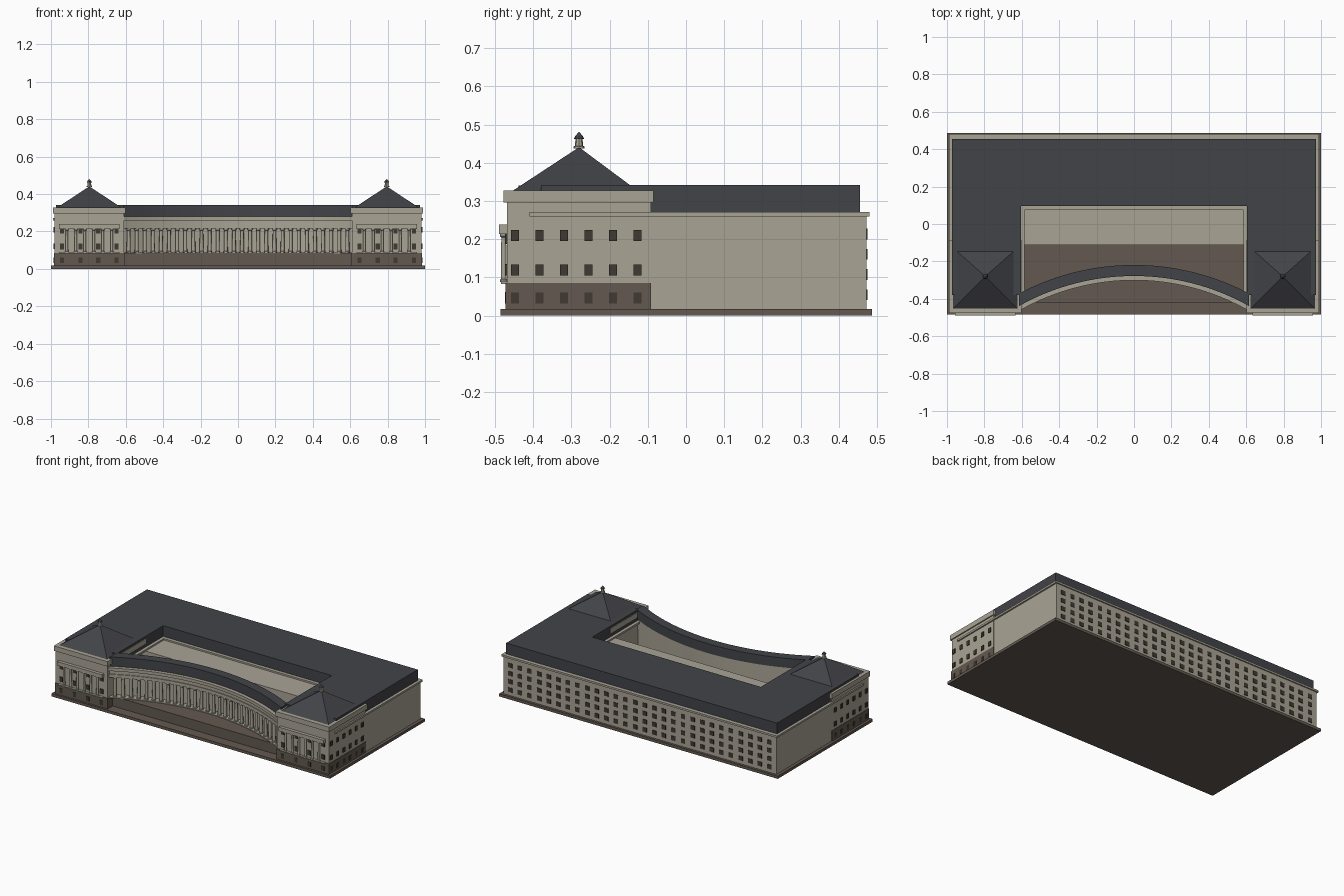
import bpy, math

if "Cube" in bpy.data.objects:
    bpy.data.objects.remove(bpy.data.objects["Cube"])

def mat(name, c):
    m = bpy.data.materials.new(name)
    m.diffuse_color = (*c, 1)
    m.use_nodes = True
    m.node_tree.nodes["Principled BSDF"].inputs["Base Color"].default_value = m.diffuse_color
    return m

STONE = mat("stone", (0.40, 0.37, 0.30))
BROWN = mat("brown_stone", (0.125, 0.10, 0.08))
ROOF = mat("slate", (0.055, 0.057, 0.065))
DARK = mat("window_dark", (0.05, 0.042, 0.032))

def mesh(name, verts, faces, m):
    me = bpy.data.meshes.new(name)
    me.from_pydata(verts, [], faces)
    me.materials.append(m)
    ob = bpy.data.objects.new(name, me)
    bpy.context.collection.objects.link(ob)
    return ob

def prism(name, pts, z0, z1, m):
    """Extrude a counter-clockwise plan outline from z0 to z1."""
    n = len(pts)
    v = [(x, y, z) for z in (z0, z1) for x, y in pts]
    f = [tuple(range(n))[::-1], tuple(range(n, 2 * n))]
    f += [(i, (i + 1) % n, n + (i + 1) % n, n + i) for i in range(n)]
    return mesh(name, v, f, m)

def box(name, x0, x1, y0, y1, z0, z1, m):
    return prism(name, [(x0, y0), (x1, y0), (x1, y1), (x0, y1)], z0, z1, m)

def boxes(name, cells, m):
    """Many boxes in one object; cells are (centre, half size)."""
    v, f = [], []
    for (cx, cy, cz), (a, b, c) in cells:
        o = len(v)
        v += [(cx + i * a, cy + j * b, cz + k * c)
              for k in (-1, 1) for i, j in ((-1, -1), (1, -1), (1, 1), (-1, 1))]
        f += [tuple(o + q for q in face) for face in
              ((3, 2, 1, 0), (4, 5, 6, 7), (0, 1, 5, 4), (1, 2, 6, 5), (2, 3, 7, 6), (3, 0, 4, 7))]
    return mesh(name, v, f, m)

def lathe(name, x, y, prof, sides, m):
    """Stack of rings, profile given as (radius, z)."""
    v = [(x + r * math.cos(2 * math.pi * i / sides), y + r * math.sin(2 * math.pi * i / sides), z)
         for r, z in prof for i in range(sides)]
    f = [(k * sides + i, k * sides + (i + 1) % sides, (k + 1) * sides + (i + 1) % sides, (k + 1) * sides + i)
         for k in range(len(prof) - 1) for i in range(sides)]
    f += [tuple(range(sides))[::-1], tuple(range(len(v) - sides, len(v)))]
    return mesh(name, v, f, m)

def column(name, x, y, z0, z1, r):
    prof = [(r * 1.25, z0), (r * 1.25, z0 + .006), (r, z0 + .008), (r * .85, z1 - .01),
            (r * 1.25, z1 - .007), (r * 1.25, z1)]
    ob = lathe(name, x, y, prof, 12, STONE)
    bpy.ops.object.select_all(action='DESELECT')
    ob.select_set(True)
    bpy.context.view_layer.objects.active = ob
    bpy.ops.object.shade_smooth_by_angle(angle=math.radians(35))

def u_shape(xo, xi, y_front, y_in, y_back):
    return [(-xo, y_front), (-xi, y_front), (-xi, y_in), (xi, y_in),
            (xi, y_front), (xo, y_front), (xo, y_back), (-xo, y_back)]

# Plinth, terrace and main block
box("plinth", -1, 1, -.485, .487, 0, .018, BROWN)
box("terrace", -.62, .62, -.42, -.10, .018, .083, BROWN)
box("main_block", -.98, .98, -.112, .472, .018, .262, STONE)
prism("main_cornice", u_shape(.99, .585, -.41, .075, .48), .26, .272, STONE)
prism("main_roof", u_shape(.972, .605, -.38, .097, .455), .272, .342, ROOF)

# Back windows
boxes("back_windows", [((-.93 + 1.86 * i / 27, .472, z), (.015, .003, .014))
                       for i in range(28) for z in (.055, .108, .161, .214)], DARK)

# Curved colonnade, arcs about a shared centre in front of the building
CY = -1.535

def arc_y(x, r):
    return CY + math.sqrt(r * r - x * x)

def arc(name, r0, r1, z0, z1, m, n=32):
    xs = [-.615 + 1.23 * i / n for i in range(n + 1)]
    pts = [(x, arc_y(x, r0)) for x in xs] + [(x, arc_y(x, r1)) for x in reversed(xs)]
    return prism(name, pts, z0, z1, m)

arc("colonnade_wall", 1.28, 1.31, .083, .22, STONE)
arc("colonnade_step", 1.235, 1.285, .083, .088, STONE)
arc("colonnade_architrave", 1.240, 1.311, .215, .236, STONE)
arc("colonnade_frieze", 1.245, 1.311, .236, .26, STONE)
arc("colonnade_cornice", 1.234, 1.313, .26, .28, STONE)
arc("colonnade_roof", 1.257, 1.316, .28, .341, ROOF)
for i in range(28):
    x = -.585 + 1.17 * i / 27
    column("colonnade_column", x, arc_y(x, 1.254), .087, .215, .0105)

# Corner pavilions
for s, side in ((-1, "left"), (1, "right")):
    c = s * .795
    box(side + "_pavilion", c - .186, c + .186, -.468, -.092, .018, .296, STONE)
    box(side + "_pavilion_base", c - .189, c + .189, -.472, -.091, .018, .086, BROWN)
    box(side + "_pavilion_parapet", c - .193, c + .193, -.477, -.085, .296, .328, STONE)
    # Pyramid roof
    a, y0, y1 = .172, -.452, -.128
    mesh(side + "_pyramid_roof",
         [(c - a, y0, .328), (c + a, y0, .328), (c + a, y1, .328), (c - a, y1, .328), (c, -.28, .441)],
         [(3, 2, 1, 0), (0, 1, 4), (1, 2, 4), (2, 3, 4), (3, 0, 4)], ROOF)
    # Lantern on the apex
    lathe(side + "_lantern", c, -.28, [(.015, .437), (.015, .443), (.011, .444), (.009, .464)], 8, STONE)
    lathe(side + "_lantern_cap", c, -.28, [(.014, .462), (.010, .470), (.0005, .481)], 8, ROOF)
    # Front portico
    box(side + "_portico_entablature", c - .161, c + .161, -.489, -.465, .214, .239, STONE)
    box(side + "_portico_sill", c - .161, c + .161, -.484, -.465, .083, .089, STONE)
    for i in range(6):
        column(side + "_portico_column", c - .12 + .048 * i, -.477, .088, .215, .0075)
    # Windows on front and outer side
    wins = [((c + d, -.470, z), (.011, .004, .015)) for d in (-.145, -.048, .048, .145)
            for z in (.047, .12, .203)]
    wins += [((c + s * .187, -.447 + .064 * i, z), (.004, .0105, .0145))
             for i in range(6) for z in (.046, .12, .21)]
    boxes(side + "_pavilion_windows", wins, DARK)
